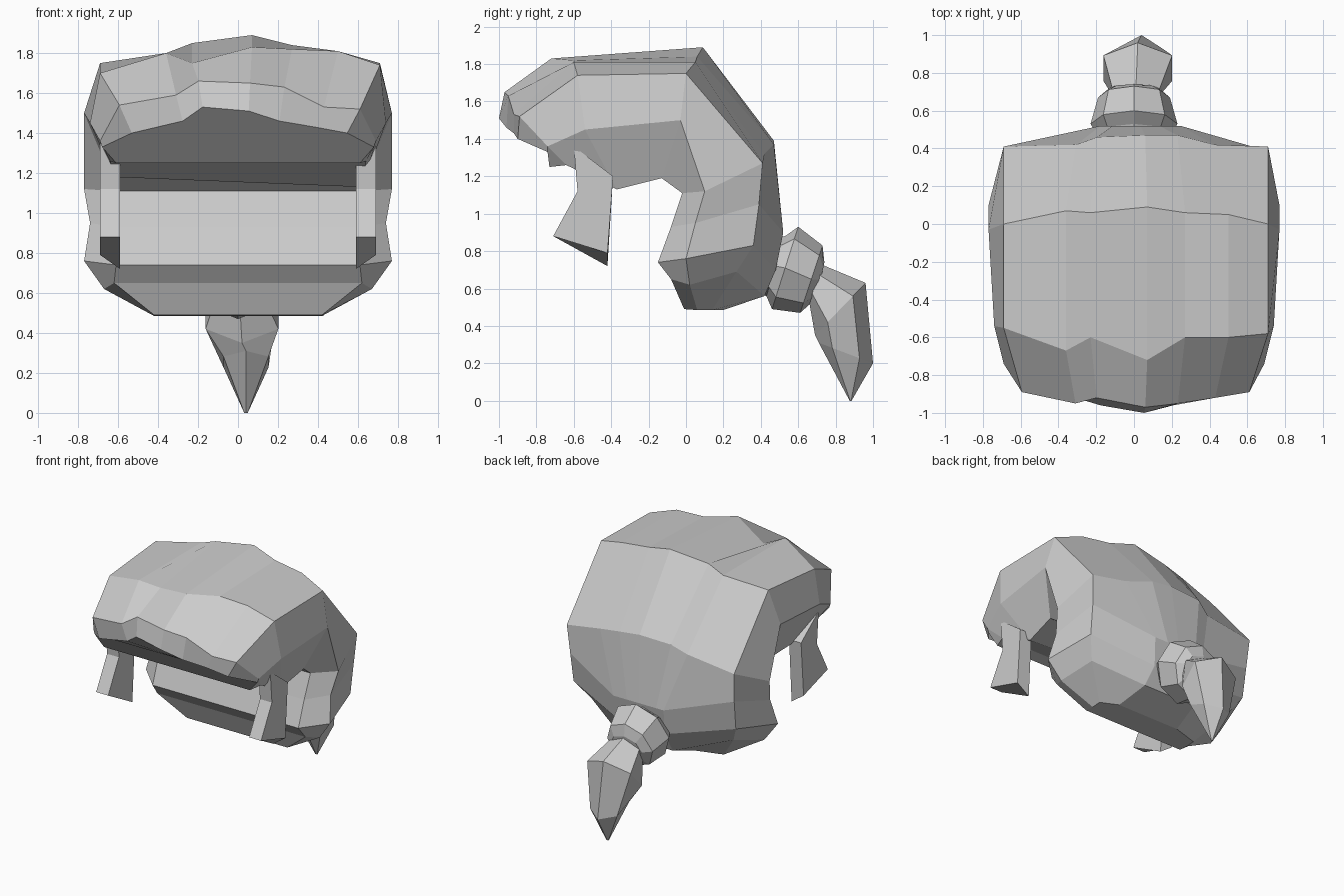
import bpy, bmesh, math
from mathutils import Vector

default_cube = bpy.data.objects.get("Cube")
if default_cube:
    bpy.data.objects.remove(default_cube, do_unlink=True)

# One flat grey for the whole hairpiece
grey = bpy.data.materials.new("hair_grey")
grey.use_nodes = True
GREY_RGBA = (.6, .6, .6, 1)
grey.diffuse_color = GREY_RGBA
grey.node_tree.nodes["Principled BSDF"].inputs["Base Color"].default_value = GREY_RGBA


def finish(bm, name):
    """Turn a bmesh into a flat-shaded object with outward normals."""
    bmesh.ops.recalc_face_normals(bm, faces=bm.faces[:])
    mesh = bpy.data.meshes.new(name)
    bm.to_mesh(mesh)
    bm.free()
    mesh.materials.append(grey)
    obj = bpy.data.objects.new(name, mesh)
    bpy.context.collection.objects.link(obj)
    return obj


def loft(name, sections):
    """Skin closed loops of equal length and cap both ends."""
    bm = bmesh.new()
    loops = [[bm.verts.new(point) for point in section] for section in sections]
    count = len(loops[0])
    for first, second in zip(loops, loops[1:]):
        for i in range(count):
            j = (i + 1) % count
            bm.faces.new((first[i], first[j], second[j], second[i]))
    bm.faces.new(loops[0][::-1])
    bm.faces.new(loops[-1])
    return finish(bm, name)


# Lengthwise folds of the hair, from the right side to the left side
FOLD_X = (-.69, -.36, -.23, .07, .27, .5, .71)


def hair_section(spread, depths, heights, side, low, pinch=1):
    """Arch over the head: lower edge, bulging side, folds, mirrored back down.
    Pinch gathers the inner folds towards the middle."""
    (side_x, side_y, side_z), (low_x, low_y, low_z) = side, low
    folds = [Vector((x * spread, y, z)) for x, y, z in zip(FOLD_X, depths, heights)]
    for fold in folds[1:-1]:
        fold.x *= pinch
    return [Vector((-low_x, low_y, low_z)), Vector((-side_x, side_y, side_z)),
            *folds,
            Vector((side_x, side_y, side_z)), Vector((low_x, low_y, low_z))]


def gathered(corner, inner):
    """Fold values with equal outer corners and one gathered middle value."""
    return [corner] + [inner] * (len(FOLD_X) - 2) + [corner]


fringe_edge = hair_section(
    .77, (-.9, -.93, -.96, -1, -.96, -.92, -.9),
    (1.4, 1.46, 1.53, 1.51, 1.46, 1.43, 1.4),
    (.68, -.74, 1.33), (.61, -.73, 1.25))
fringe_lip = hair_section(
    .86, (-.89, -.95, -.92, -.97, -.95, -.92, -.89),
    (1.54, 1.59, 1.66, 1.65, 1.63, 1.53, 1.52),
    (.69, -.74, 1.36), (.64, -.64, 1.26))
brow_ridge = hair_section(
    1, (-.55, -.67, -.6, -.72, -.6, -.6, -.58),
    (1.7, 1.8, 1.75, 1.83, 1.82, 1.81, 1.74),
    (.74, -.54, 1.45), (.62, -.37, 1.13))
# The right temple is cut a little higher than the left
brow_ridge[0].z = 1.18
crown = hair_section(
    1, (0, .07, .06, .09, .06, .05, 0),
    (1.75, 1.8, 1.85, 1.89, 1.84, 1.81, 1.75),
    (.77, -.03, 1.5), (.64, -.13, 1.19))
back = hair_section(
    1, (.41, .42, .46, .47, .47, .42, .41),
    (1.27, 1.32, 1.38, 1.39, 1.37, 1.32, 1.27),
    (.77, .1, 1.12), (.62, -.02, 1.11), pinch=.85)
tail_root = hair_section(
    .98, gathered(.39, .52), gathered(1.05, .9),
    (.74, .05, .95), (.61, -.08, .93), pinch=.5)
nape = hair_section(
    .97, gathered(.36, .48), gathered(.83, .7),
    (.77, 0, .76), (.61, -.15, .74), pinch=.45)
lower_nape = hair_section(
    .85, gathered(.27, .42), gathered(.69, .56),
    (.67, .02, .62), (.62, -.08, .65), pinch=.6)
underside = hair_section(
    .6, gathered(.14, .2), gathered(.485, .485),
    (.42, .06, .485), (.42, -.01, .49))

loft("hair_cap", [fringe_edge, fringe_lip, brow_ridge, crown, back,
                  tail_root, nape, lower_nape, underside])


def tilted_ring(top, bottom, half_width, centre_x, sides):
    """Ellipse spanning two points in the side plane."""
    top, bottom = Vector(top), Vector(bottom)
    middle, reach = (top + bottom) / 2, (top - bottom) / 2
    ring = []
    for i in range(sides):
        angle = math.tau * i / sides
        point = middle + reach * math.cos(angle)
        ring.append(Vector((centre_x + half_width * math.sin(angle), point.x, point.y)))
    return ring


# Hair tie bulging out of the nape
loft("hair_tie", [tilted_ring(top, bottom, width, 0, 8) for top, bottom, width in (
    ((.48, .87), (.4, .57), .16),
    ((.53, .88), (.43, .56), .2),
    ((.6, .93), (.46, .49), .23),
    ((.73, .83), (.61, .47), .19),
    ((.74, .74), (.7, .55), .13))])

# Tapered tail hanging from the tie
loft("ponytail", [tilted_ring(top, bottom, width, x, 6) for top, bottom, width, x in (
    ((.72, .73), (.66, .52), .14, .01),
    ((.96, .63), (.69, .35), .21, .02),
    ((1, .2), (.71, .31), .13, .04),
    ((.885, 0), (.875, 0), .01, .04))])

# Side locks in front of the ears
LOCK_OUTLINE = ((-.6, 1.36), (-.58, 1.12), (-.71, .88), (-.42, .72), (-.39, 1.2))
for side_name, sign in (("left", 1), ("right", -1)):
    inner = [Vector((sign * .59, y, z)) for y, z in LOCK_OUTLINE]
    outer = [Vector((sign * .69, y, z + (.07 if z < .8 else 0))) for y, z in LOCK_OUTLINE]
    loft(side_name + "_side_lock", [inner, outer])
